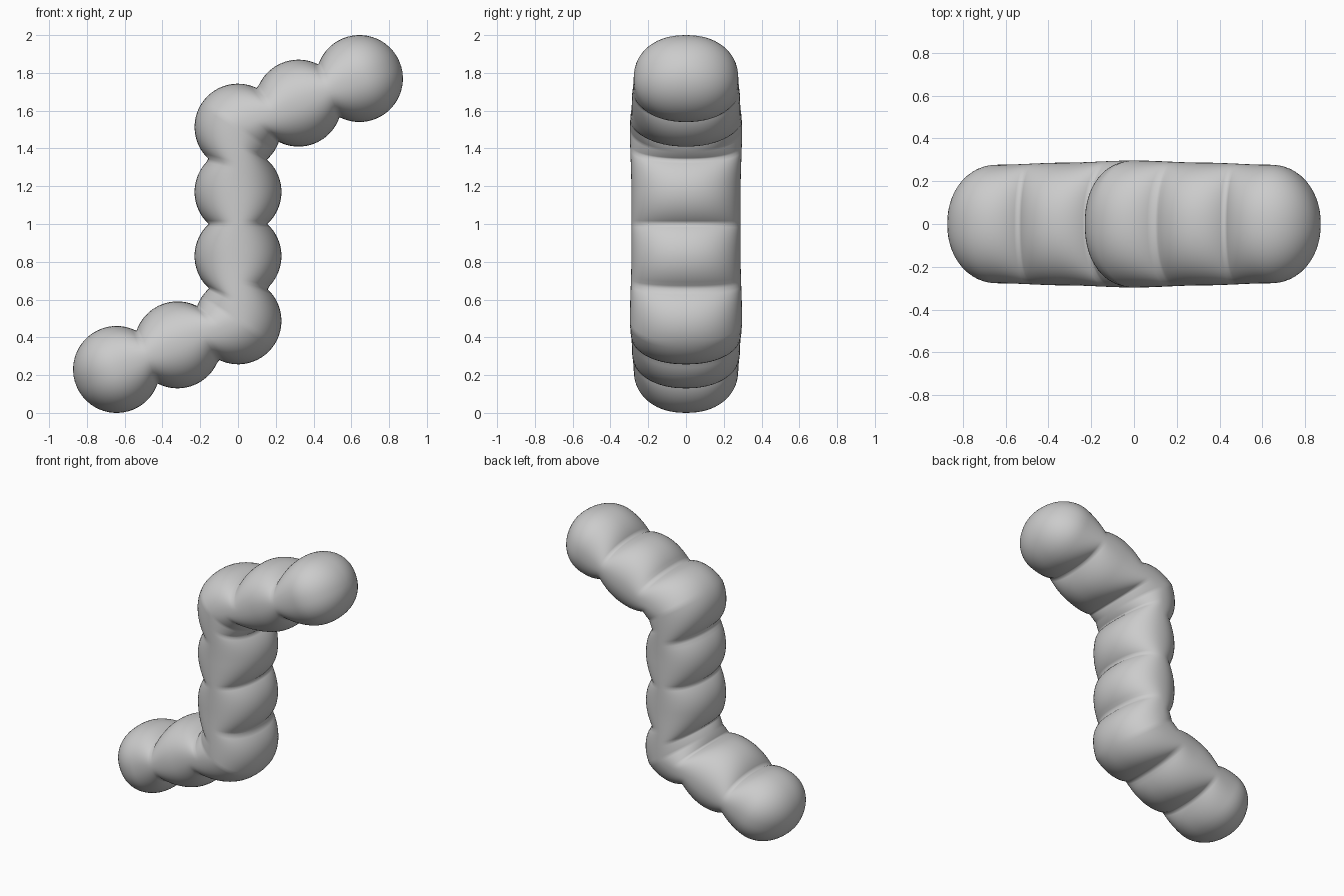
import bpy, bmesh, math
from mathutils import Vector

if "Cube" in bpy.data.objects:
    bpy.data.objects.remove(bpy.data.objects["Cube"])

R = 0.23
# ball centres in the front plane (x, z) and the half depth at each ball
half = [((-0.643, 0.23), 0.277), ((-0.32, 0.36), 0.287), ((0, 0.487), 0.297), ((0, 0.83), 0.289)]
data = half + [((-x, 2 - z), d) for (x, z), d in reversed(half)]
C = [Vector(c) for c, _ in data]
D = [d for _, d in data]
STEPS, SIDES, CAP = 20, 64, 14


def reach(p, n):
    """Distance from p along n to the edge of the union of circles."""
    t = 0.0
    for _ in range(4):
        q, best = p + n * (t + 1e-5), t
        for c in C:
            if (q - c).length < R:
                v = p - c
                b = v.dot(n)
                best = max(best, -b + math.sqrt(b * b - v.length_squared + R * R))
        if best <= t + 1e-6:
            break
        t = best
    return t


def tangent_at(i):
    a, b = C[max(i - 1, 0)], C[min(i + 1, len(C) - 1)]
    return (b - a).normalized()


# rings: point, side direction, widths on both sides, half depth
rings = []
t0, t1 = tangent_at(0), tangent_at(len(C) - 1)


def cap(c, t, sign, d, order):
    n = Vector((-t.y, t.x))
    for k in order:
        a = k / CAP * math.pi / 2
        w = R * math.cos(a)
        rings.append((c + t * sign * R * math.sin(a), n, w, w, d * math.cos(a)))


cap(C[0], t0, -1, D[0], range(CAP - 1, 0, -1))
for i in range(len(C) - 1):
    for k in range(STEPS + (i == len(C) - 2)):
        f = k / STEPS
        p = C[i].lerp(C[i + 1], f)
        t = tangent_at(i).lerp(tangent_at(i + 1), f).normalized()
        n = Vector((-t.y, t.x))
        s = f * f * (3 - 2 * f)
        rings.append((p, n, reach(p, n), reach(p, -n), D[i] + (D[i + 1] - D[i]) * s))
cap(C[-1], t1, 1, D[-1], range(1, CAP))

# skin the rings into one lumpy tube
bm = bmesh.new()
E = 2 / 2.2


def power(v):
    return math.copysign(abs(v) ** E, v)


loops = []
for p, n, wl, wr, d in rings:
    loop = []
    for j in range(SIDES):
        a = 2 * math.pi * j / SIDES
        u = power(math.cos(a))
        q = p + n * u * (wl if u > 0 else wr)
        loop.append(bm.verts.new((q.x, d * power(math.sin(a)), q.y)))
    loops.append(loop)
for a, b in zip(loops, loops[1:]):
    for j in range(SIDES):
        k = (j + 1) % SIDES
        bm.faces.new((a[j], a[k], b[k], b[j]))
for loop, q in ((loops[0], C[0] - t0 * R), (loops[-1], C[-1] + t1 * R)):
    tip = bm.verts.new((q.x, 0, q.y))
    for j in range(SIDES):
        bm.faces.new((loop[j], loop[(j + 1) % SIDES], tip))
bmesh.ops.recalc_face_normals(bm, faces=bm.faces)
for f in bm.faces:
    f.smooth = True
mesh = bpy.data.meshes.new("lumpy_tube")
bm.to_mesh(mesh)
bm.free()
obj = bpy.data.objects.new("lumpy_tube", mesh)
bpy.context.collection.objects.link(obj)
